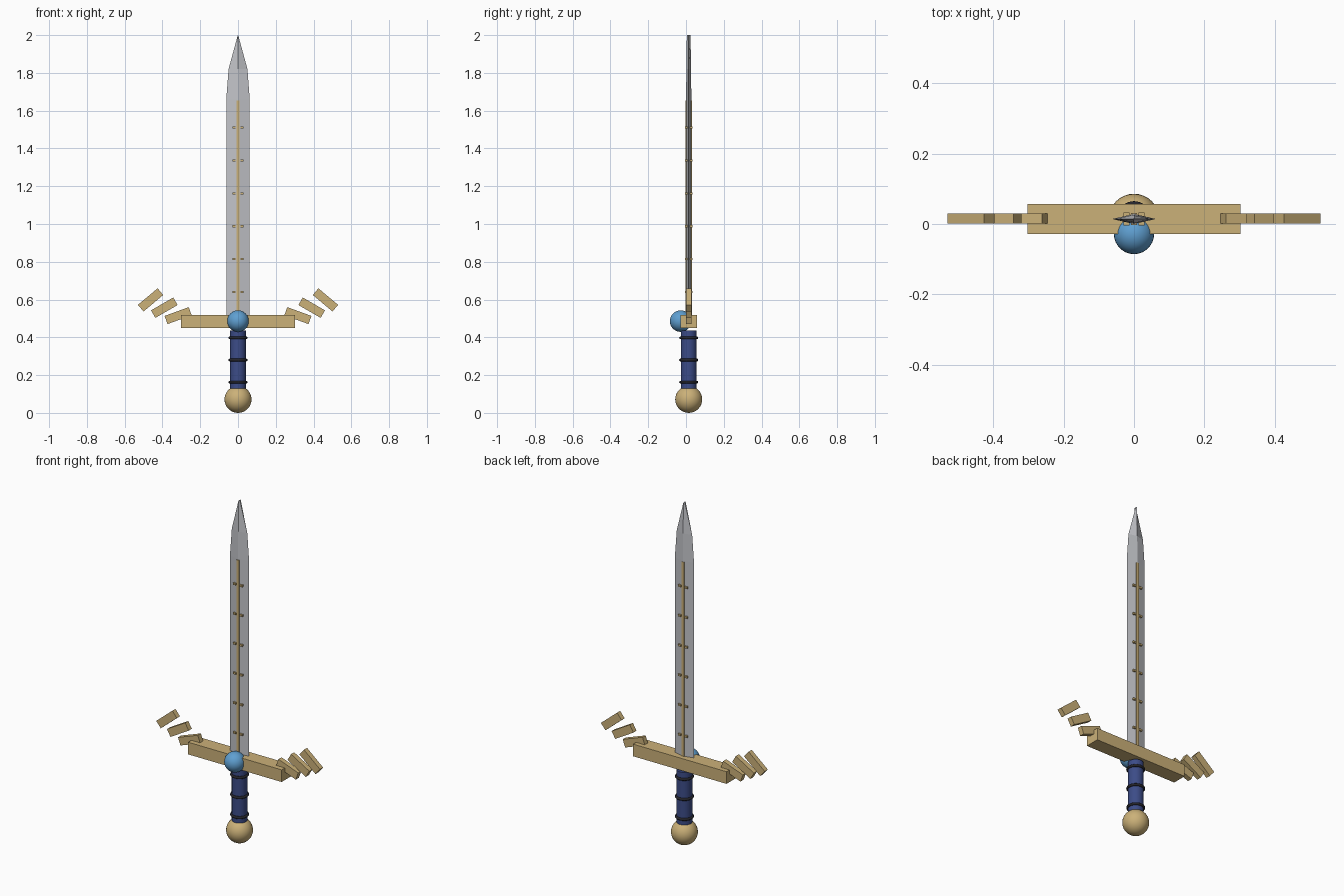
import bpy, bmesh, math

if "Cube" in bpy.data.objects:
    bpy.data.objects.remove(bpy.data.objects["Cube"])

CY = 0.0143  # depth of the sword's centre plane


def material(name, rgb):
    m = bpy.data.materials.new(name)
    m.diffuse_color = (*rgb, 1)
    m.use_nodes = True
    m.node_tree.nodes["Principled BSDF"].inputs["Base Color"].default_value = m.diffuse_color
    return m


GOLD = material("gold", (0.60, 0.44, 0.19))
STEEL = material("steel", (0.54, 0.55, 0.58))
GEM = material("gem blue", (0.115, 0.35, 0.64))
NAVY = material("navy leather", (0.045, 0.072, 0.245))
BLACK = material("black band", (0.018, 0.018, 0.024))


def finish(name, mat, smooth=False):
    ob = bpy.context.object
    ob.name = ob.data.name = name
    ob.data.materials.append(mat)
    if smooth:
        bpy.ops.object.shade_smooth_by_angle(angle=math.radians(40))
    return ob


def box(name, mat, loc, size, tilt=0):
    bpy.ops.mesh.primitive_cube_add(size=1, location=loc)
    ob = finish(name, mat)
    ob.scale = size
    ob.rotation_euler.y = tilt
    return ob


def ball(name, mat, loc, r):
    bpy.ops.mesh.primitive_uv_sphere_add(segments=32, ring_count=16, radius=r, location=loc)
    return finish(name, mat, True)


# Pommel and grip
ball("pommel", GOLD, (0, CY, 0.0715), 0.0715)
bpy.ops.mesh.primitive_cylinder_add(vertices=32, radius=0.0415, depth=0.317, location=(0, CY, 0.2785))
finish("grip", NAVY, True)

# Bands round the grip
for i, z in enumerate((0.163, 0.28, 0.397)):
    bpy.ops.mesh.primitive_torus_add(major_radius=0.043, minor_radius=0.0075,
                                     major_segments=32, minor_segments=10,
                                     location=(0, CY, z))
    finish(f"grip_band_{i + 1}", BLACK, True)

# Crossguard and gem on its front
box("crossguard", GOLD, (0, CY, 0.484), (0.604, 0.0857, 0.071))
ball("guard_gem", GEM, (0, CY - 0.0428, 0.486), 0.057)

# Wing feathers, mirrored on both sides
for side, label in ((1, "right"), (-1, "left")):
    for i, (x, z, deg) in enumerate(((0.317, 0.515, 20), (0.390, 0.557, 30), (0.463, 0.598, 40))):
        box(f"{label}_feather_{i + 1}", GOLD, (side * x, CY + 0.001, z),
            (0.136, 0.0286, 0.046), side * math.radians(deg))

# Blade: diamond sections lofted to a narrow tip
bm = bmesh.new()
rings = []
for z, w, t in ((0.50, 0.062, 0.0143), (1.66, 0.062, 0.0143), (1.82, 0.050, 0.012), (2.0, 0.001, 0.010)):
    rings.append([bm.verts.new((x, CY + y, z)) for x, y in ((w, 0), (0, t), (-w, 0), (0, -t))])
for a, b in zip(rings, rings[1:]):
    for k in range(4):
        n = (k + 1) % 4
        bm.faces.new((a[k], a[n], b[n], b[k]))
bm.faces.new(rings[0][::-1])
bm.faces.new(rings[-1])
bmesh.ops.recalc_face_normals(bm, faces=bm.faces)
mesh = bpy.data.meshes.new("blade")
bm.to_mesh(mesh)
bm.free()
mesh.materials.append(STEEL)
bpy.context.collection.objects.link(bpy.data.objects.new("blade", mesh))

# Gold inlay strip with small side marks
box("blade_inlay", GOLD, (0, CY, 1.0775), (0.016, 0.033, 1.155))
for i in range(6):
    for side in (1, -1):
        box(f"inlay_mark_{i + 1}", GOLD, (side * 0.021, CY, 0.64 + i * 0.174),
            (0.017, 0.038, 0.011))
